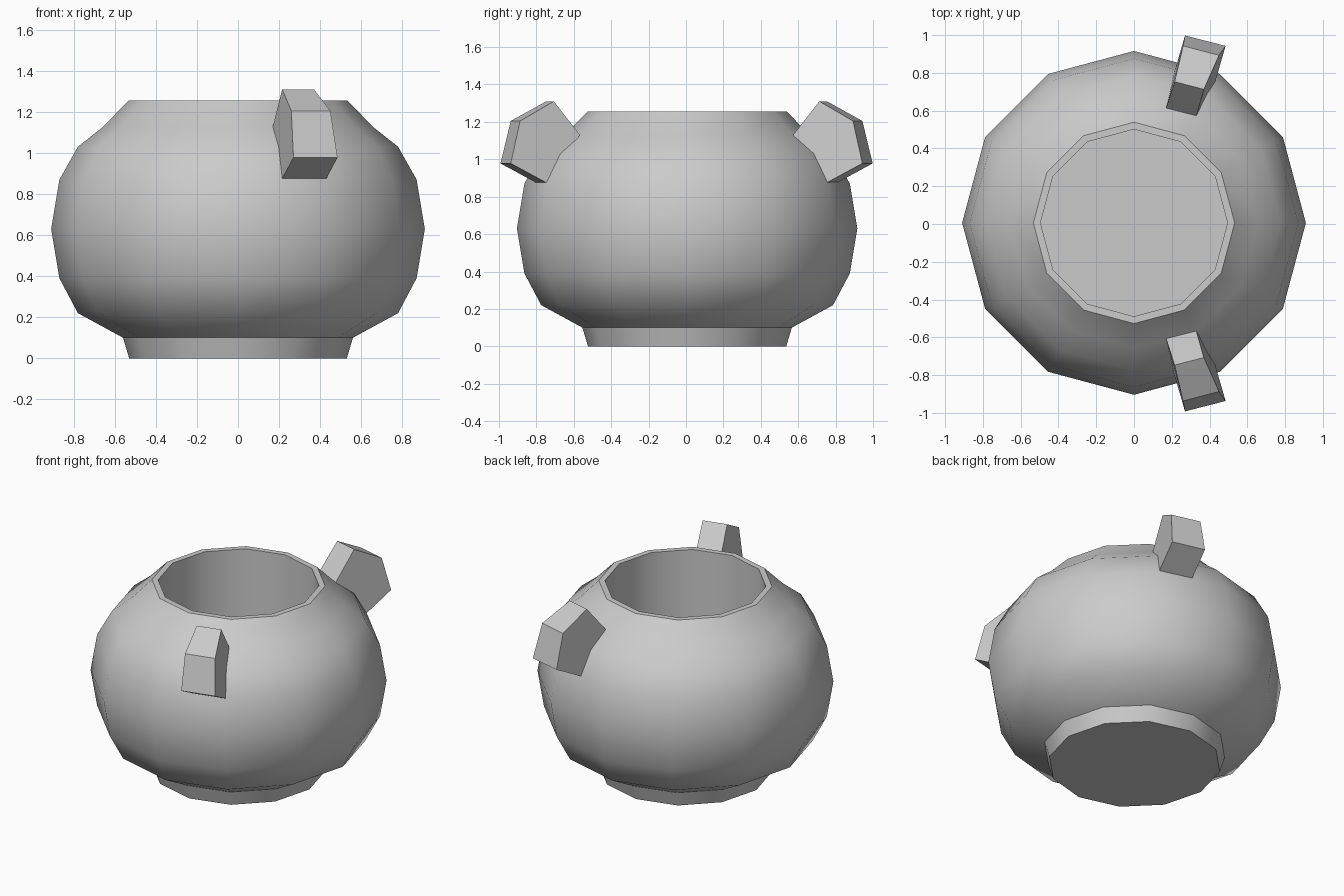
import bpy, bmesh, math

if "Cube" in bpy.data.objects:
    bpy.data.objects.remove(bpy.data.objects["Cube"])

SIDES = 12
CY = 0.006


def make_object(name, bm):
    bmesh.ops.recalc_face_normals(bm, faces=bm.faces)
    mesh = bpy.data.meshes.new(name)
    bm.to_mesh(mesh)
    bm.free()
    ob = bpy.data.objects.new(name, mesh)
    bpy.context.collection.objects.link(ob)
    return ob


def lathe(name, profile):
    """Turn an (r, z) profile round z and cap both ends."""
    bm = bmesh.new()
    rings = []
    for r, z in profile:
        rings.append([bm.verts.new((r * math.cos(2 * math.pi * i / SIDES),
                                    CY + r * math.sin(2 * math.pi * i / SIDES), z))
                      for i in range(SIDES)])
    for a, b in zip(rings, rings[1:]):
        for i in range(SIDES):
            j = (i + 1) % SIDES
            bm.faces.new((a[i], a[j], b[j], b[i]))
    bm.faces.new(rings[0])
    bm.faces.new(rings[-1])
    return make_object(name, bm)


# Pot: foot, rounded belly, thin rim and straight-walled inside
pot = lathe("pot_body", [
    (0.53, 0), (0.56, 0.10), (0.78, 0.22), (0.87, 0.39), (0.91, 0.63),
    (0.87, 0.87), (0.78, 1.03), (0.66, 1.125), (0.533, 1.255),
    (0.495, 1.255), (0.495, 0.10)])
bpy.context.view_layer.objects.active = pot
pot.select_set(True)
bpy.ops.object.shade_smooth_by_angle(angle=math.radians(40))
pot.select_set(False)

# Lugs: tapered five-sided blocks, given as left and right ends of each edge
LUG = [((0.215, -0.75, 1.31), (0.37, -0.71, 1.31)),
       ((0.26, -0.94, 1.205), (0.45, -0.89, 1.205)),
       ((0.27, -0.995, 0.978), (0.485, -0.94, 0.978)),
       ((0.215, -0.805, 0.875), (0.43, -0.75, 0.875)),
       ((0.17, -0.61, 1.13), (0.33, -0.57, 1.13))]


def lug(name, side):
    bm = bmesh.new()
    left, right = ([bm.verts.new((p[k][0], CY / 2 - side * p[k][1], p[k][2]))
                    for p in LUG] for k in (0, 1))
    bm.faces.new(left)
    bm.faces.new(right)
    for i in range(5):
        j = (i + 1) % 5
        bm.faces.new((left[i], left[j], right[j], right[i]))
    return make_object(name, bm)


lug("front_lug", -1)
lug("back_lug", 1)
